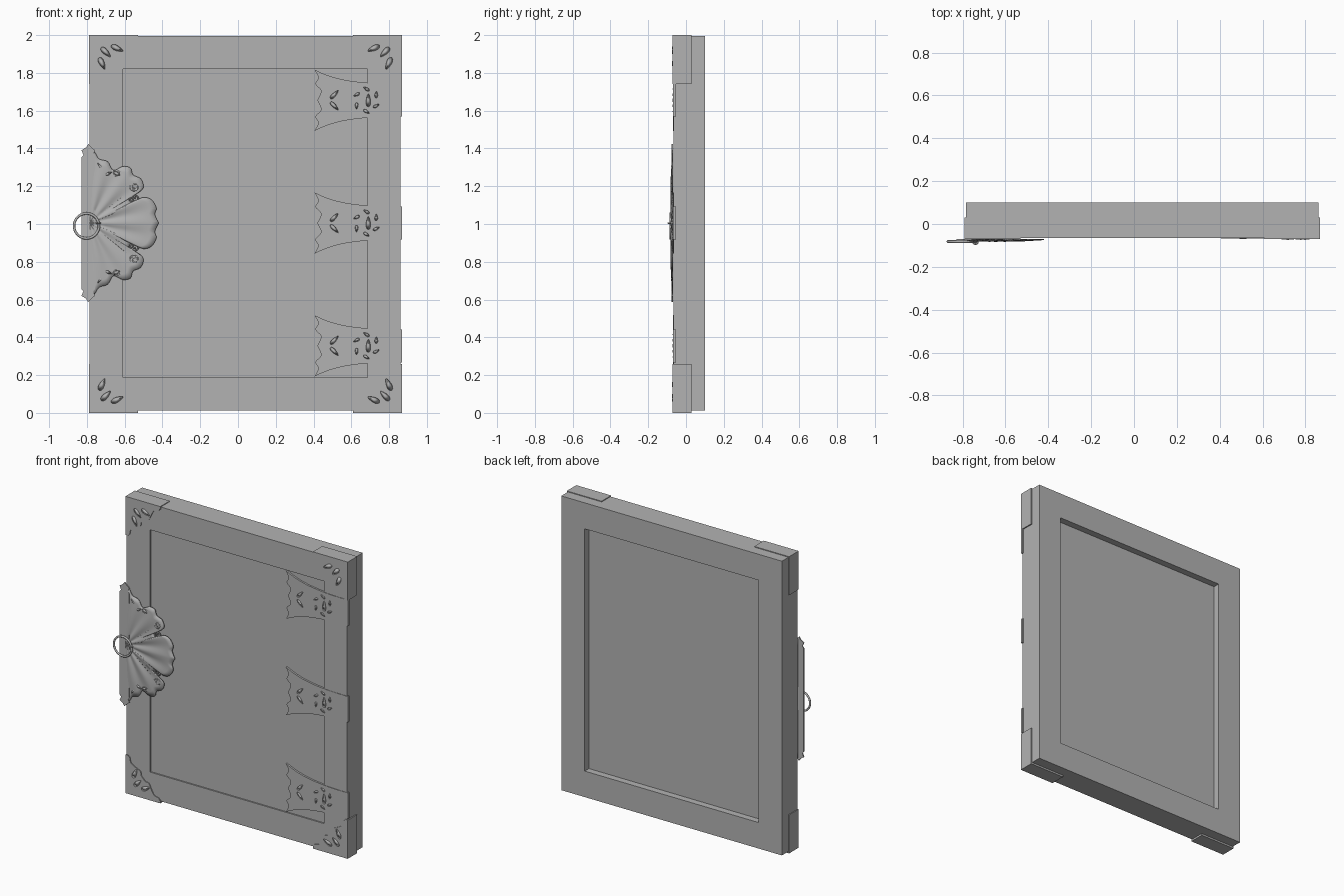
import bpy, bmesh, math
from mathutils import Vector

cube = bpy.data.objects.get("Cube")
if cube:
    bpy.data.objects.remove(cube, do_unlink=True)

grey = bpy.data.materials.new("plain_grey")
grey.use_nodes = True
color = (0.45, 0.45, 0.45, 1)
grey.diffuse_color = color
grey.node_tree.nodes["Principled BSDF"].inputs["Base Color"].default_value = color

L, R, B, T = -0.785, 0.86, 0.012, 1.995      # cover edges
FRONT, BACK = -0.065, 0.10
MID = 1.005                                  # height of latch and middle hinge


def finish(name, bm, smooth=False):
    bmesh.ops.recalc_face_normals(bm, faces=bm.faces[:])
    mesh = bpy.data.meshes.new(name)
    bm.to_mesh(mesh)
    bm.free()
    mesh.materials.append(grey)
    for p in mesh.polygons:
        p.use_smooth = smooth
    ob = bpy.data.objects.new(name, mesh)
    bpy.context.collection.objects.link(ob)
    return ob


def plate(name, pts, y0, y1):
    """Flat outline in x, z given thickness from y0 to y1."""
    bm = bmesh.new()
    face = bm.faces.new([bm.verts.new((x, y0, z)) for x, z in pts])
    ext = bmesh.ops.extrude_face_region(bm, geom=[face])["geom"]
    moved = [v for v in ext if isinstance(v, bmesh.types.BMVert)]
    bmesh.ops.translate(bm, verts=moved, vec=(0, y1 - y0, 0))
    return finish(name, bm)


def box(name, x0, x1, y0, y1, z0, z1):
    return plate(name, [(x0, z0), (x1, z0), (x1, z1), (x0, z1)], y0, y1)


def smooth_path(pts, steps=4):
    """Catmull-Rom refinement of an open path."""
    p = [Vector(q) for q in pts]
    p = [p[0]] + p + [p[-1]]
    out = []
    for i in range(1, len(p) - 2):
        a, b, c, d = p[i - 1:i + 3]
        for k in range(steps):
            t = k / steps
            out.append(0.5 * (2 * b + (c - a) * t + (2 * a - 5 * b + 4 * c - d) * t * t
                              + (3 * b - a - 3 * c + d) * t ** 3))
    return out + [p[-1]]


def wire(name, pts, radius):
    cu = bpy.data.curves.new(name, "CURVE")
    cu.dimensions = "3D"
    cu.bevel_depth = radius
    cu.bevel_resolution = 2
    sp = cu.splines.new("POLY")
    sp.points.add(len(pts) - 1)
    for q, p in zip(sp.points, pts):
        q.co = (*p, 1)
    cu.materials.append(grey)
    ob = bpy.data.objects.new(name, cu)
    bpy.context.collection.objects.link(ob)


def petal(name, x, z, length, width, angle, y):
    """Very low leaf-shaped relief."""
    bm = bmesh.new()
    ca, sa = math.cos(angle), math.sin(angle)
    rim = []
    for i in range(12):
        a = math.tau * i / 12
        u, v = length * math.cos(a), width * math.sin(a) * (1 - 0.4 * math.cos(a))
        rim.append(bm.verts.new((x + u * ca - v * sa, y, z + u * sa + v * ca)))
    top = bm.verts.new((x, y - 0.003, z))
    for i in range(12):
        bm.faces.new((rim[i], rim[(i + 1) % 12], top))
    bm.faces.new(rim)
    finish(name, bm, True)


# Cover: mitred frame swept round a recessed panel on each side
W = 0.175
profile = [(W, 0.055), (W, BACK), (0, BACK), (0, FRONT), (W, FRONT), (W, -0.056)]
bm = bmesh.new()
rings = [[bm.verts.new((x, y, z)) for x, z in
          ((L + d, B + d), (R - d, B + d), (R - d, T - d), (L + d, T - d))]
         for d, y in profile]
for r, s in zip(rings, rings[1:]):
    for i in range(4):
        j = (i + 1) % 4
        bm.faces.new((r[i], r[j], s[j], s[i]))
bm.faces.new(rings[0])
bm.faces.new(rings[-1])
finish("framed_cover", bm)

# Corner brackets: scalloped face with two wrapped bands
half = [(0.26, 0), (0.25, 0.03), (0.215, 0.04), (0.195, 0.07), (0.175, 0.11), (0.15, 0.115)]
edge = smooth_path(half, 3) + [Vector((0.132, 0.132))]
edge += [Vector((v, u)) for u, v in reversed(edge[:-1])]
for side, cx, sx in (("right", -0.79, 1), ("left", 0.868, -1)):
    for level, cz, sz in (("lower", 0, 1), ("upper", 2, -1)):
        name = f"{level}_{side}_corner"
        pts = [(cx, cz)] + [(cx + sx * u, cz + sz * v) for u, v in edge]
        plate(name + "_face", pts, -0.071, -0.06)
        box(name + "_end_band", cx, cx + sx * 0.26, -0.07, 0.03, cz, cz + sz * 0.02)
        box(name + "_side_band", cx, cx + sx * 0.02, -0.07, 0.03, cz, cz + sz * 0.26)
        for k, (u, v) in enumerate(((0.09, 0.09), (0.15, 0.07), (0.07, 0.15))):
            tilt = math.atan2(sz * v, sx * u)
            petal(f"{name}_leaf_{k}", cx + sx * u, cz + sz * v, 0.035, 0.014, tilt, -0.071)

# Hinge straps: flared toward the free end, with a notched tip
flare = smooth_path([(0.868, 0.087), (0.72, 0.09), (0.58, 0.105), (0.48, 0.13), (0.405, 0.162)])
tip = smooth_path([(0.405, 0.162), (0.425, 0.12), (0.41, 0.085), (0.44, 0.05), (0.42, 0)])
upper = flare + tip[1:]
strap = upper + [Vector((x, -z)) for x, z in reversed(upper[:-1])]
for name, cz in (("lower", 0.355), ("middle", MID), ("upper", 1.655)):
    plate(name + "_hinge_strap", [(x, cz + z) for x, z in strap], -0.068, -0.054)
    petal(name + "_hinge_boss", 0.69, cz, 0.035, 0.012, math.pi / 2, -0.068)
    for k in range(6):
        a = math.tau * (k + 0.5) / 6
        petal(f"{name}_hinge_leaf_{k}", 0.68 + 0.06 * math.cos(a), cz + 0.06 * math.sin(a),
              0.018, 0.008, a + 1, -0.068)
    for s in (-1, 1):
        petal(f"{name}_hinge_tip_leaf_{s}", 0.51, cz + s * 0.03, 0.03, 0.01, s * 0.8, -0.068)

# Latch plate: edge strip with pointed ends
end = [(-0.828, 0.35), (-0.818, 0.36), (-0.829, 0.385), (-0.805, 0.4), (-0.793, 0.418),
       (-0.775, 0.4), (-0.757, 0.385), (-0.767, 0.36), (-0.757, 0.35)]
plate("latch_edge_strip", [(x, MID + z) for x, z in end]
      + [(x, MID - z) for x, z in reversed(end)], -0.077, -0.07)

# Latch fan: lobed outline with shallow radiating flutes
lobe = [(-0.785, 0.4), (-0.758, 0.375), (-0.735, 0.34), (-0.69, 0.325), (-0.66, 0.28),
        (-0.61, 0.3), (-0.57, 0.292), (-0.555, 0.255), (-0.515, 0.235), (-0.5, 0.19),
        (-0.53, 0.165), (-0.57, 0.178), (-0.586, 0.15), (-0.565, 0.105), (-0.53, 0.105),
        (-0.505, 0.135), (-0.46, 0.125), (-0.432, 0.08), (-0.44, 0.045), (-0.42, 0)]
out = smooth_path(lobe)
out += [Vector((x, -z)) for x, z in reversed(out[:-1])]
bm = bmesh.new()
hub = bm.verts.new((-0.785, -0.074, MID))
rows = []
for x, z in out:
    a = math.atan2(z, x + 0.785)
    row = []
    for t in (0.25, 0.5, 0.75, 0.9, 1):
        y = -0.072 - 0.004 * math.sin(math.pi * t) * (1 + math.cos(14 * a))
        row.append(bm.verts.new((-0.785 + (x + 0.785) * t, y, MID + z * t)))
    rows.append(row)
for r, s in zip(rows, rows[1:]):
    bm.faces.new((hub, r[0], s[0]))
    for i in range(4):
        bm.faces.new((r[i], r[i + 1], s[i + 1], s[i]))
fan = finish("latch_fan", bm, True)
thick = fan.modifiers.new("thickness", "SOLIDIFY")
thick.thickness = 0.006
thick.offset = 0

# Scrolls and leaves on the latch
for s, side in ((1, "upper"), (-1, "lower")):
    for k, (cx, cz, r, turn) in enumerate(((-0.548, 0.192, 0.026, 1), (-0.545, 0.125, 0.026, -1),
                                           (-0.64, 0.265, 0.02, 1))):
        spiral = []
        for i in range(25):
            a, q = turn * (i / 24 * 9 + 2.5), r * (1 - 0.75 * i / 24)
            spiral.append((cx + q * math.cos(a), -0.073, MID + s * (cz + q * math.sin(a))))
        wire(f"{side}_latch_scroll_{k}", spiral, 0.004)
    for k, (x, z, a) in enumerate(((-0.73, 0.3, 2.2), (-0.69, 0.26, 0.4), (-0.64, 0.26, -0.5))):
        petal(f"{side}_latch_leaf_{k}", x, MID + s * z, 0.024, 0.009, s * a, -0.076)

# Pull ring and the staple that holds it
bpy.ops.mesh.primitive_torus_add(location=(-0.802, -0.082, 0.99), rotation=(math.pi / 2, 0, 0),
                                 major_radius=0.066, minor_radius=0.0065,
                                 major_segments=40, minor_segments=10)
ring = bpy.context.object
bpy.ops.mesh.primitive_torus_add(location=(-0.74, -0.083, MID), rotation=(0, 0, 0),
                                 major_radius=0.011, minor_radius=0.004,
                                 major_segments=20, minor_segments=8)
staple = bpy.context.object
for ob, name in ((ring, "pull_ring"), (staple, "ring_staple")):
    ob.name = name
    ob.data.materials.append(grey)
    bpy.ops.object.shade_smooth()
    for p in ob.data.polygons:
        p.use_smooth = True
